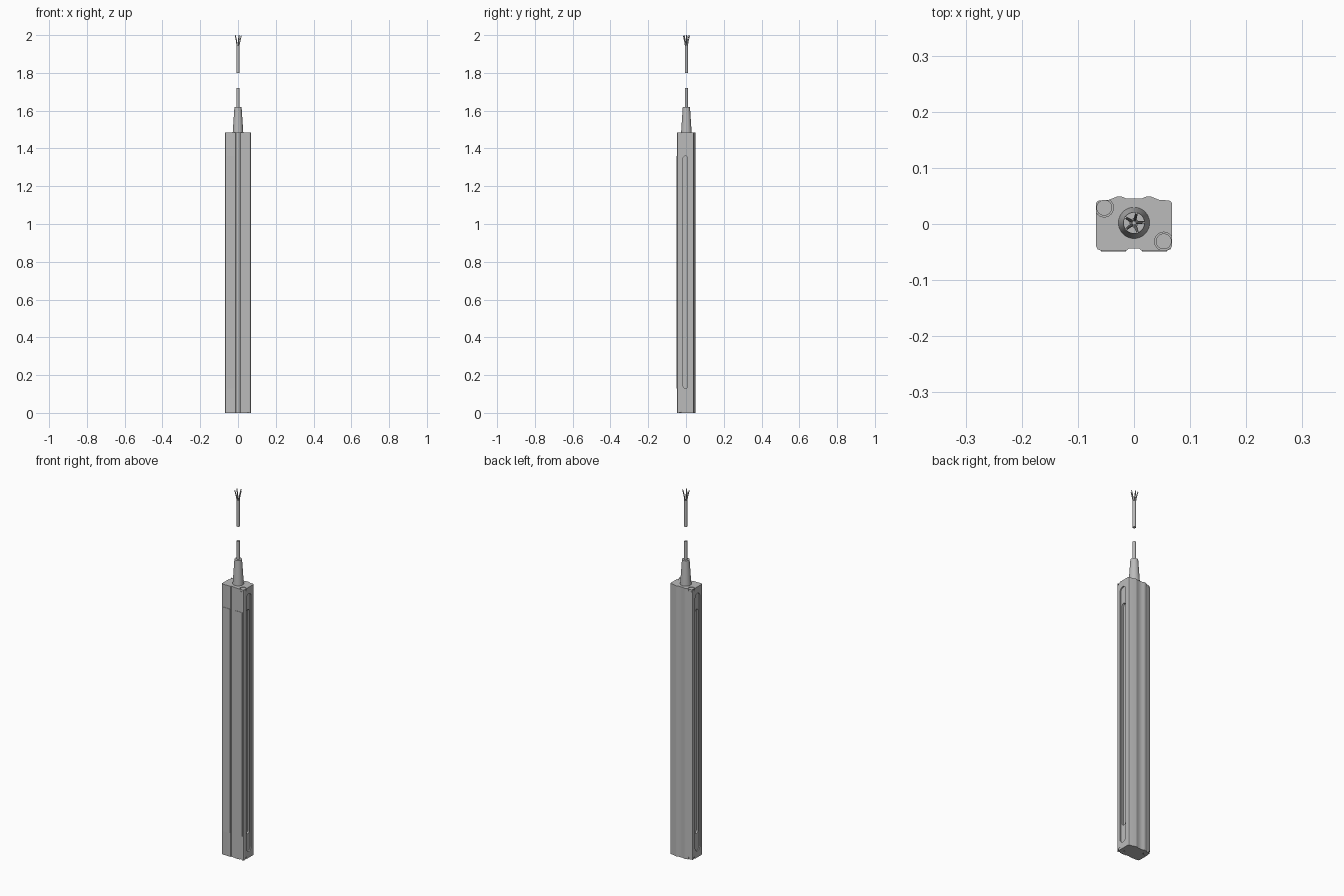
import bpy, bmesh, math
from mathutils import Vector

cube = bpy.data.objects.get("Cube")
if cube:
    bpy.data.objects.remove(cube, do_unlink=True)

grey = bpy.data.materials.new("light_grey")
grey.use_nodes = True
colour = (0.5, 0.5, 0.5, 1)
grey.diffuse_color = colour
grey.node_tree.nodes["Principled BSDF"].inputs["Base Color"].default_value = colour

BODY_TOP = 1.485
HALF_X = 0.068


def finish(name, bm, smooth=True):
    bmesh.ops.recalc_face_normals(bm, faces=bm.faces)
    mesh = bpy.data.meshes.new(name)
    bm.to_mesh(mesh)
    bm.free()
    mesh.materials.append(grey)
    obj = bpy.data.objects.new(name, mesh)
    bpy.context.collection.objects.link(obj)
    bpy.ops.object.select_all(action='DESELECT')
    obj.select_set(True)
    bpy.context.view_layer.objects.active = obj
    if smooth:
        bpy.ops.object.shade_smooth_by_angle(angle=math.radians(35))
    return obj


def extrude(name, points, direction, smooth=True):
    bm = bmesh.new()
    face = bm.faces.new([bm.verts.new(p) for p in points])
    new = bmesh.ops.extrude_face_region(bm, geom=[face])["geom"]
    bmesh.ops.translate(bm, vec=direction,
                        verts=[v for v in new if isinstance(v, bmesh.types.BMVert)])
    return finish(name, bm, smooth)


def rod(name, start, end, r1, r2, sides=24):
    start, end = Vector(start), Vector(end)
    axis = end - start
    bm = bmesh.new()
    bmesh.ops.create_cone(bm, cap_ends=True, segments=sides, radius1=r1, radius2=r2,
                          depth=axis.length)
    bmesh.ops.rotate(bm, verts=bm.verts, matrix=axis.to_track_quat('Z', 'Y').to_matrix())
    bmesh.ops.translate(bm, verts=bm.verts, vec=(start + end) / 2)
    return finish(name, bm)


def stadium(x, y, z0, z1, r):
    # Rounded slot outline in the plane of a side face
    pts = []
    for centre, offset in ((z1 - r, 0), (z0 + r, math.pi)):
        for i in range(13):
            a = offset + math.pi * i / 12
            pts.append((x, y + r * math.cos(a), centre + r * math.sin(a)))
    return pts


def cut(target, cutter):
    mod = target.modifiers.new("cut", 'BOOLEAN')
    mod.operation = 'DIFFERENCE'
    mod.solver = 'EXACT'
    mod.object = cutter
    bpy.ops.object.select_all(action='DESELECT')
    target.select_set(True)
    bpy.context.view_layer.objects.active = target
    bpy.ops.object.modifier_apply(modifier=mod.name)
    bpy.data.objects.remove(cutter, do_unlink=True)


# Housing: mirrored half profile with a shallow front groove and two back ridges
half = [(0.010, -0.044), (0.013, -0.047), (0.060, -0.047), (0.065, -0.045),
        (HALF_X, -0.039), (HALF_X, 0.036), (0.066, 0.040), (0.062, 0.042),
        (0.045, 0.043), (0.030, 0.049), (0.022, 0.049), (0.013, 0.045)]
profile = half + [(-x, y) for x, y in reversed(half)]
housing = extrude("housing", [(x, y, 0) for x, y in profile], (0, 0, BODY_TOP), False)

# Side slots: a shallow recess with a deeper channel inside
for side in (-1, 1):
    for depth, r, z0, z1 in ((0.006, 0.020, 0.035, 1.45), (0.016, 0.012, 0.13, 1.36)):
        outline = stadium(side * (HALF_X - depth), -0.003, z0, z1, r)
        cut(housing, extrude("slot_cutter", outline, (side * 0.03, 0, 0), False))

# Corner screws in notches at both ends
for x, y in ((-0.053, 0.029), (0.053, -0.031)):
    for level, inner in ((BODY_TOP, BODY_TOP - 0.012), (0, 0.012)):
        outer = level + (level - inner)
        cut(housing, rod("notch_cutter", (x, y, inner), (x, y, outer), 0.0165, 0.0165))
        head = level + (inner - level) * 0.15
        rod("corner_screw", (x, y, inner), (x, y, head), 0.014, 0.014)

bpy.ops.object.select_all(action='DESELECT')
housing.select_set(True)
bpy.context.view_layer.objects.active = housing
bpy.ops.object.shade_smooth_by_angle(angle=math.radians(25))

# Thin front cover strips beside the groove
for side in (-1, 1):
    a, b = side * 0.014, side * 0.059
    extrude("front_strip", [(a, -0.0465, 0.13), (b, -0.0465, 0.13),
                            (b, -0.0465, 1.36), (a, -0.0465, 1.36)], (0, -0.0025, 0), False)

# Strain relief and cable, interrupted by a gap
CY = 0.002
rod("strain_relief", (0, CY, BODY_TOP - 0.002), (0, CY, 1.62), 0.028, 0.019, 32)
rod("lower_cable", (0, CY, 1.61), (0, CY, 1.72), 0.008, 0.008)
rod("upper_cable", (0, CY, 1.80), (0, CY, 1.945), 0.008, 0.008)

# Splayed wire ends
for i in range(5):
    a = math.radians(72 * i + 75)
    dx, dy = math.cos(a), math.sin(a)
    root = (0.004 * dx, CY + 0.004 * dy, 1.935)
    bend = (0.010 * dx, CY + 0.010 * dy, 1.97)
    tip = (0.018 * dx, CY + 0.018 * dy, 1.999)
    rod("wire_base", root, bend, 0.0028, 0.0028, 10)
    rod("wire_tip", bend, tip, 0.0028, 0.002, 10)
